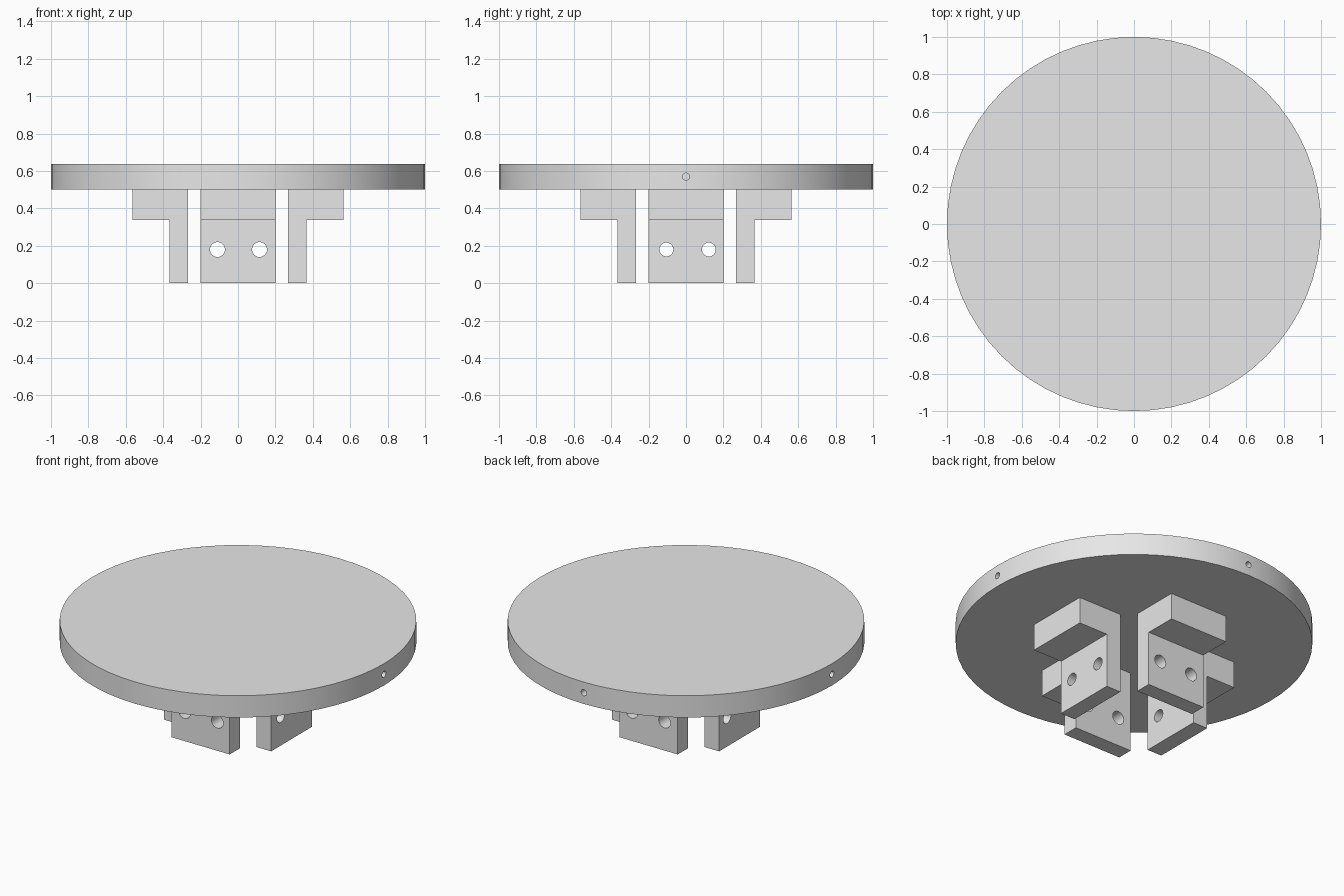
import bpy
import bmesh
from math import pi
from mathutils import Matrix, Vector

cube = bpy.data.objects.get("Cube")
if cube:
    bpy.data.objects.remove(cube, do_unlink=True)

grey = bpy.data.materials.new("plain grey")
grey.use_nodes = True
grey.diffuse_color = (0.8, 0.8, 0.8, 1)
grey.node_tree.nodes["Principled BSDF"].inputs["Base Color"].default_value = (0.8, 0.8, 0.8, 1)


def finish(bm, name):
    """Turn a bmesh into a named object."""
    bmesh.ops.recalc_face_normals(bm, faces=bm.faces)
    mesh = bpy.data.meshes.new(name)
    bm.to_mesh(mesh)
    bm.free()
    mesh.materials.append(grey)
    ob = bpy.data.objects.new(name, mesh)
    bpy.context.collection.objects.link(ob)
    return ob


def cylinder(name, radius, depth, sides, centre, axis):
    bm = bmesh.new()
    turn = Vector((0, 0, 1)).rotation_difference(Vector(axis)).to_matrix().to_4x4()
    bmesh.ops.create_cone(bm, cap_ends=True, segments=sides, radius1=radius,
                          radius2=radius, depth=depth,
                          matrix=Matrix.Translation(centre) @ turn)
    return finish(bm, name)


def select_only(ob):
    bpy.ops.object.select_all(action='DESELECT')
    ob.select_set(True)
    bpy.context.view_layer.objects.active = ob


def drill(ob, cutters):
    """Cut the holes, then throw the cutters away."""
    select_only(ob)
    for cutter in cutters:
        cutter.hide_render = True
        mod = ob.modifiers.new("hole", 'BOOLEAN')
        mod.operation = 'DIFFERENCE'
        mod.solver = 'EXACT'
        mod.object = cutter
        bpy.ops.object.modifier_apply(modifier=mod.name)
    for cutter in cutters:
        bpy.data.objects.remove(cutter, do_unlink=True)
    select_only(ob)
    bpy.ops.object.shade_smooth_by_angle(angle=pi / 6)


# Round top with three small holes in its rim
top = cylinder("round_top", 1, 0.135, 64, (0, 0, 0.5685), (0, 0, 1))
drill(top, [cylinder("rim_cutter", 0.019, 0.4, 20, (x, y, 0.57), (x, y, 0))
            for x, y in ((1, 0), (0, 1), (-1, 0))])

# L-shaped brackets, one per side, each with two bolt holes
PROFILE = [(0.268, 0), (0.367, 0), (0.367, 0.337), (0.565, 0.337),
           (0.565, 0.501), (0.268, 0.501)]


def bracket(name, angle, offsets, radius):
    bm = bmesh.new()
    face = bm.faces.new([bm.verts.new((x, -0.2, z)) for x, z in PROFILE])
    new = bmesh.ops.extrude_face_region(bm, geom=[face])["geom"]
    bmesh.ops.translate(bm, vec=(0, 0.4, 0),
                        verts=[v for v in new if isinstance(v, bmesh.types.BMVert)])
    turn = Matrix.Rotation(angle, 4, 'Z')
    bmesh.ops.transform(bm, matrix=turn, verts=bm.verts)
    ob = finish(bm, name)
    axis = turn @ Vector((1, 0, 0))
    across = Vector((abs(axis.y), abs(axis.x), 0))
    drill(ob, [cylinder("bolt_cutter", radius, 0.4,
                        32, axis * 0.32 + across * s + Vector((0, 0, 0.18)), axis)
               for s in offsets])


for i, side in enumerate(("left", "back", "right", "front")):
    if i % 2:
        bracket(side + "_bracket", i * pi / 2, (-0.11, 0.115), 0.04)
    else:
        bracket(side + "_bracket", i * pi / 2, (-0.105, 0.122), 0.037)
